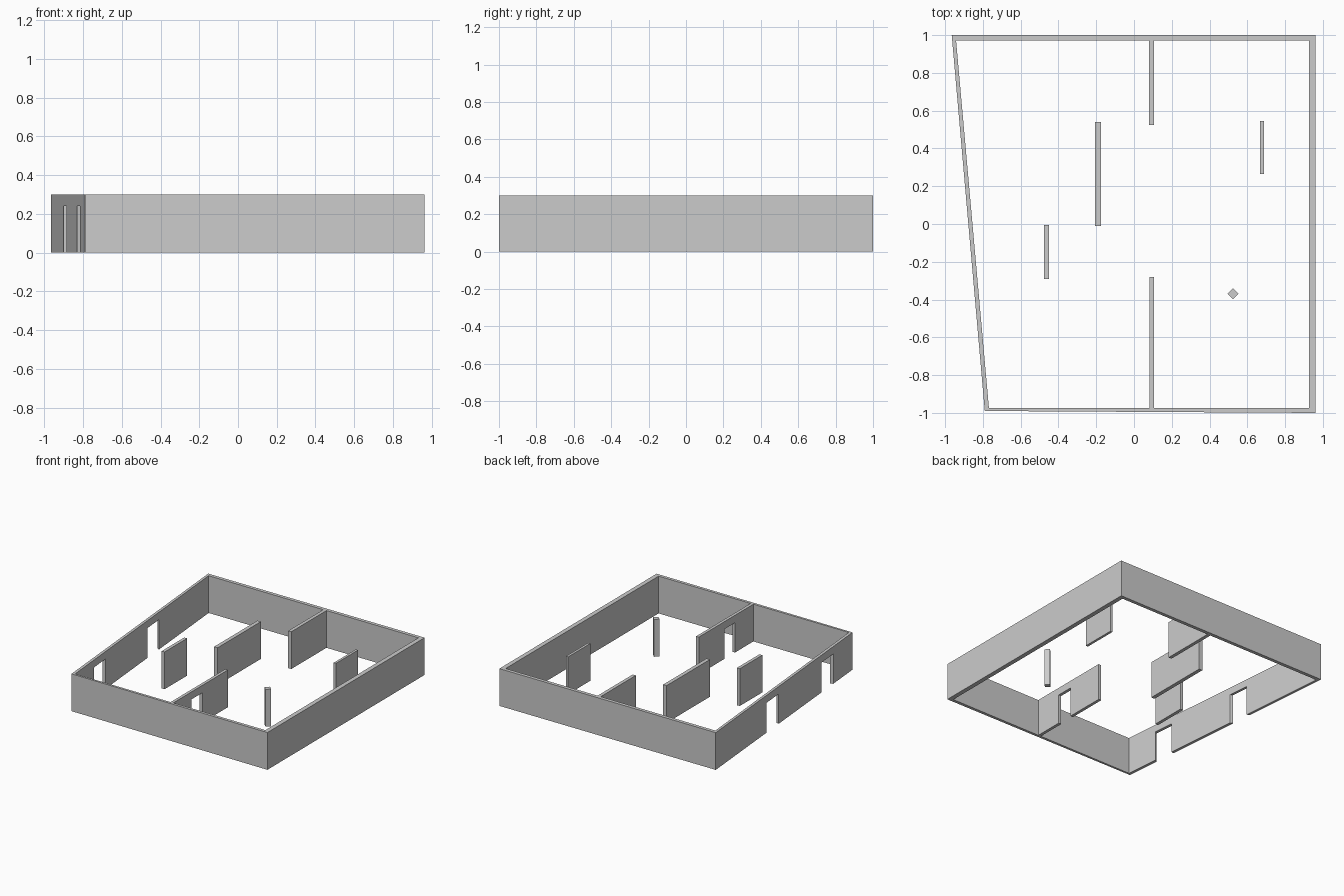
import bpy, bmesh
from mathutils import Vector

if "Cube" in bpy.data.objects:
    bpy.data.objects.remove(bpy.data.objects["Cube"])

HEIGHT = 0.30
DOOR_HEIGHT = 0.24


def add_panel(bm, outer, inner, doors=(), caps=True):
    """Wall between two floor lines, with door notches at (start, end) fractions."""
    outline = [(0, 0)]
    for a, b in doors:
        outline += [(a, 0), (a, DOOR_HEIGHT), (b, DOOR_HEIGHT), (b, 0)]
    outline += [(1, 0), (1, HEIGHT), (0, HEIGHT)]

    def side(line):
        p, q = Vector(line[0]), Vector(line[1])
        return [bm.verts.new((*p.lerp(q, t), z)) for t, z in outline]

    v_out, v_in = side(outer), side(inner)
    bm.faces.new(v_out)
    bm.faces.new(v_in[::-1])
    n = len(outline)
    for i in range(n):
        j = (i + 1) % n
        at_end = outline[i][0] == outline[j][0] and outline[i][0] in (0, 1)
        if caps or not at_end:
            bm.faces.new((v_out[i], v_in[i], v_in[j], v_out[j]))


def finish(bm, name):
    bmesh.ops.remove_doubles(bm, verts=bm.verts, dist=1e-5)
    bmesh.ops.recalc_face_normals(bm, faces=bm.faces)
    mesh = bpy.data.meshes.new(name)
    bm.to_mesh(mesh)
    bm.free()
    obj = bpy.data.objects.new(name, mesh)
    bpy.context.collection.objects.link(obj)


def partition(name, x0, x1, y0, y1, door_ys=()):
    bm = bmesh.new()
    doors = [((a - y0) / (y1 - y0), (b - y0) / (y1 - y0)) for a, b in door_ys]
    add_panel(bm, ((x0, y0), (x0, y1)), ((x1, y0), (x1, y1)), doors)
    finish(bm, name)


# Outer walls: mitred ring, two doorways in the slanted left wall
outer = [(-0.965, 1.0), (-0.79, -0.99), (0.962, -1.0), (0.962, 1.0)]
inner = [(-0.942, 0.972), (-0.768, -0.974), (0.926, -0.974), (0.926, 0.972)]
bm = bmesh.new()
for i in range(4):
    j = (i + 1) % 4
    doors = [(0.372, 0.459), (0.772, 0.859)] if i == 0 else []
    add_panel(bm, (outer[i], outer[j]), (inner[i], inner[j]), doors, caps=False)
finish(bm, "outer_walls")

# Interior walls
partition("back_partition", 0.079, 0.107, 0.525, 0.972)
partition("front_partition", 0.082, 0.106, -0.974, -0.28, [(-0.74, -0.605)])
partition("middle_partition", -0.206, -0.175, -0.01, 0.541)
partition("left_partition", -0.476, -0.45, -0.291, -0.004)
partition("right_partition", 0.667, 0.687, 0.265, 0.546)

# Square post turned 45 degrees
bpy.ops.mesh.primitive_cylinder_add(vertices=4, radius=0.029, depth=HEIGHT,
                                    location=(0.524, -0.37, HEIGHT / 2))
bpy.context.object.name = "post"
